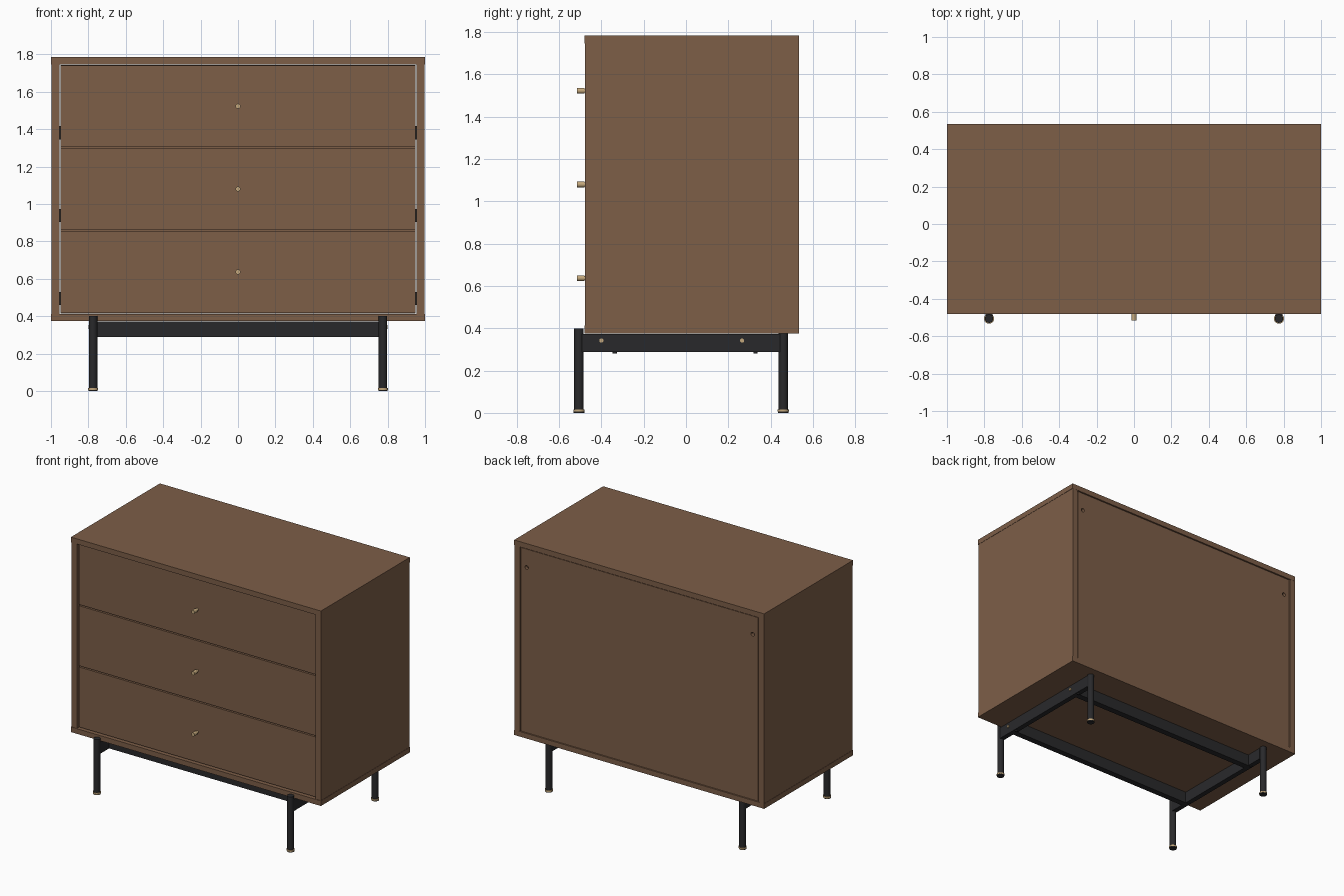
import bpy
import math

cube = bpy.data.objects.get("Cube")
if cube:
    bpy.data.objects.remove(cube, do_unlink=True)


def material(name, rgb, metallic=0.0):
    m = bpy.data.materials.new(name)
    m.use_nodes = True
    m.diffuse_color = (*rgb, 1)
    node = next(n for n in m.node_tree.nodes if n.type == "BSDF_PRINCIPLED")
    node.inputs["Base Color"].default_value = (*rgb, 1)
    node.inputs["Metallic"].default_value = metallic
    node.inputs["Roughness"].default_value = 0.6
    return m


WOOD = material("walnut brown", (0.205, 0.112, 0.064))
BLACK = material("matte black", (0.022, 0.022, 0.024))
BRASS = material("brass", (0.55, 0.39, 0.20))


def box(name, x, y, z, mat=WOOD):
    """Box spanning the (low, high) pairs x, y, z."""
    spans = (x, y, z)
    bpy.ops.mesh.primitive_cube_add(size=1, location=[(a + b) / 2 for a, b in spans])
    ob = bpy.context.object
    ob.name = name
    ob.scale = [b - a for a, b in spans]
    bpy.ops.object.transform_apply(location=False, rotation=False, scale=True)
    ob.data.materials.append(mat)
    return ob


def rod(name, centre, radius, length, axis, mat):
    """Smooth cylinder along axis X, Y or Z."""
    turn = {"X": (0, math.pi / 2, 0), "Y": (math.pi / 2, 0, 0), "Z": (0, 0, 0)}[axis]
    bpy.ops.mesh.primitive_cylinder_add(vertices=24, radius=radius, depth=length,
                                        location=centre, rotation=turn)
    ob = bpy.context.object
    ob.name = name
    ob.data.materials.append(mat)
    bpy.ops.object.shade_smooth_by_angle(angle=math.radians(40))
    return ob


SIDES = (("left", 1), ("right", -1))
FRONT, BACK = -0.478, 0.535
BOTTOM, FLOOR, CEILING, TOP = 0.375, 0.412, 1.747, 1.785
INNER = 0.955


def mirrored(s, a, b):
    return tuple(sorted((s * a, s * b)))


# Cabinet carcass
box("top_panel", (-1, 1), (FRONT - 0.003, BACK), (CEILING, TOP))
box("bottom_panel", (-1, 1), (FRONT - 0.003, BACK), (BOTTOM, FLOOR))
for side, s in SIDES:
    box(side + "_side_panel", mirrored(s, INNER, 0.998), (FRONT, BACK - 0.001), (FLOOR, CEILING))

# Back panel with two small cable holes
back = box("back_panel", (-0.949, 0.949), (0.505, 0.53), (FLOOR + 0.003, CEILING - 0.005))
for side, s in SIDES:
    cutter = rod(side + "_hole_cutter", (s * 0.904, 0.52, 1.61), 0.014, 0.1, "Y", WOOD)
    cutter.hide_render = True
    cutter.hide_viewport = True
    cut = back.modifiers.new(side + "_hole", "BOOLEAN")
    cut.operation = "DIFFERENCE"
    cut.object = cutter

# Drawers: front, open tray, runners and knob
PITCH = 0.443
for i, level in enumerate(("lower", "middle", "upper")):
    z = 0.42 + PITCH * i
    name = level + "_drawer"
    box(name + "_front", (-0.948, 0.948), (-0.465, -0.43), (z, z + PITCH - 0.009))
    box(name + "_base", (-0.9, 0.9), (-0.43, 0.46), (z + 0.03, z + 0.045))
    box(name + "_rear", (-0.9, 0.9), (0.44, 0.46), (z + 0.045, z + 0.36))
    for side, s in SIDES:
        box(f"{name}_{side}_wall", mirrored(s, 0.9, 0.93), (-0.43, 0.46), (z + 0.03, z + 0.36))
        box(f"{name}_{side}_runner", mirrored(s, 0.93, INNER), (-0.425, 0.44),
            (z + 0.04, z + 0.11), BLACK)
    zk = z + 0.217
    rod(name + "_knob", (0, -0.4975, zk), 0.0135, 0.035, "Y", BRASS)
    rod(name + "_knob_stem", (0, -0.472, zk), 0.009, 0.02, "Y", BRASS)

# Steel stand: long rails, side rails, bolts
RAIL_Z = (0.288, 0.372)
LEG_X = 0.775
for place, y in (("front", -0.37), ("back", 0.30)):
    box(place + "_rail", (-0.76, 0.76), (y - 0.022, y + 0.022), RAIL_Z, BLACK)
for side, s in SIDES:
    box(side + "_rail", mirrored(s, 0.757, 0.793), (-0.495, 0.445), RAIL_Z, BLACK)
    for place, y in (("front", -0.40), ("back", 0.265)):
        rod(f"{side}_{place}_bolt", (s * 0.795, y, 0.342), 0.01, 0.008, "X", BRASS)
        rod(f"{side}_{place}_screw", (s * LEG_X, y + 0.063, 0.286), 0.01, 0.01, "Z", BLACK)

# Round legs with brass ringed feet; the front pair laps over the cabinet face
for side, s in SIDES:
    for place, y, top in (("front", -0.506, 0.40), ("back", 0.46, BOTTOM)):
        name = f"{side}_{place}_"
        x = s * LEG_X
        rod(name + "leg", (x, y, (top + 0.016) / 2), 0.0225, top - 0.016, "Z", BLACK)
        rod(name + "foot_ring", (x, y, 0.011), 0.027, 0.010, "Z", BRASS)
        rod(name + "foot_pad", (x, y, 0.003), 0.025, 0.006, "Z", BLACK)
